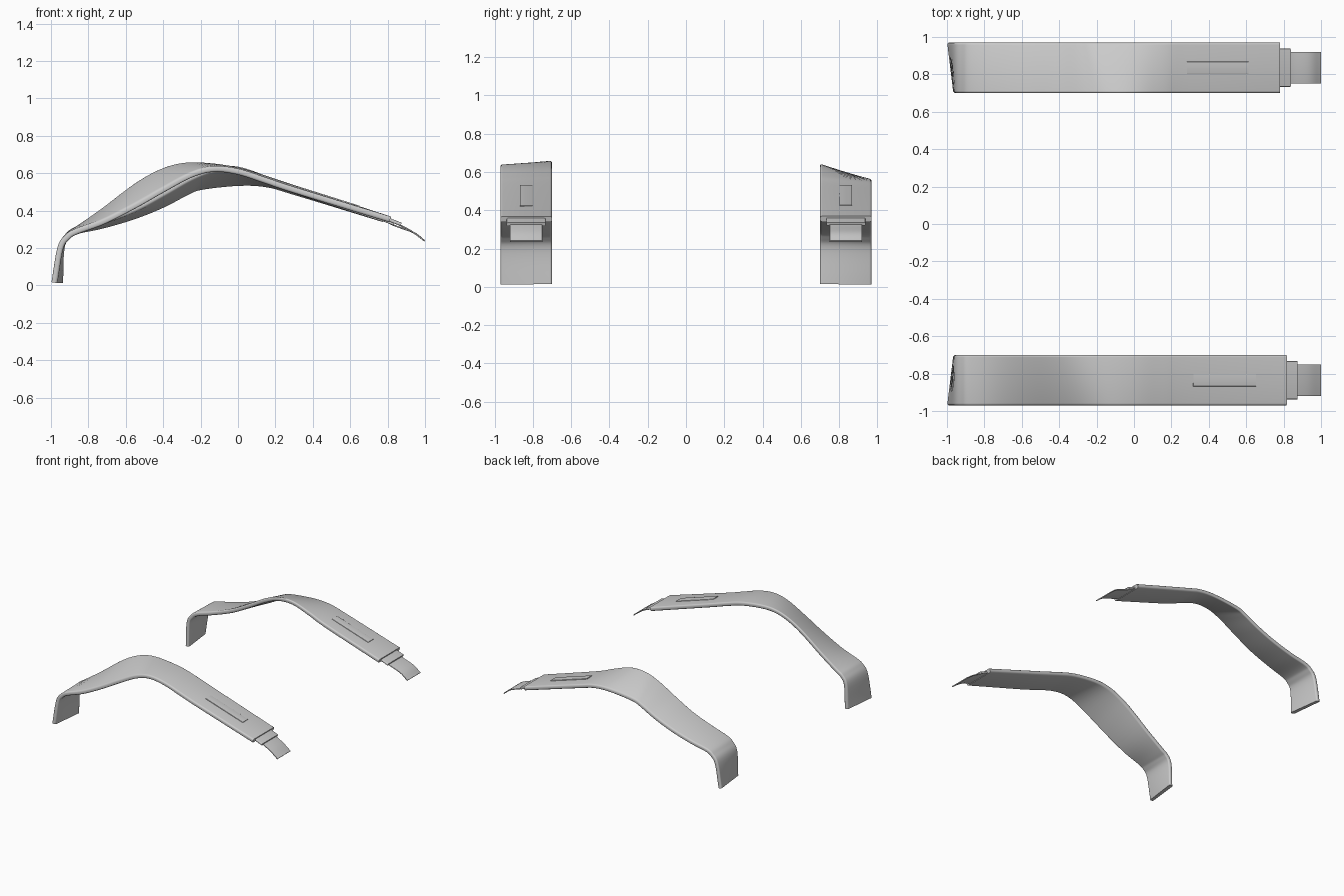
import bpy, bmesh, math
from mathutils import Vector

cube = bpy.data.objects.get("Cube")
if cube:
    bpy.data.objects.remove(cube, do_unlink=True)

grey = bpy.data.materials.new("light grey")
grey.use_nodes = True
colour = (0.6, 0.6, 0.6, 1)
grey.diffuse_color = colour
grey.node_tree.nodes["Principled BSDF"].inputs["Base Color"].default_value = colour


def spline(points, steps):
    """Smooth path through x, z points: returns positions and upward normals."""
    pts = [Vector(p) for p in points]
    pts = [pts[0] * 2 - pts[1]] + pts + [pts[-1] * 2 - pts[-2]]
    path = []
    for a, b, c, d in zip(pts, pts[1:], pts[2:], pts[3:]):
        for i in range(steps):
            t = i / steps
            path.append((b * 2 + (c - a) * t + (a * 2 - b * 5 + c * 4 - d) * t ** 2
                         + (b * 3 - a - c * 3 + d) * t ** 3) / 2)
    path.append(pts[-2])
    normals = []
    for i in range(len(path)):
        t = (path[min(i + 1, len(path) - 1)] - path[max(i - 1, 0)]).normalized()
        normals.append(Vector((-t.y, t.x)))
    return path, normals


def section(width, thick, radius, arc=4):
    """Rounded rectangle as (across, up) pairs."""
    ring = []
    for k, (sx, sz) in enumerate([(1, 1), (-1, 1), (-1, -1), (1, -1)]):
        for i in range(arc + 1):
            a = (k + i / arc) * math.pi / 2
            ring.append((sx * (width / 2 - radius) + radius * math.cos(a),
                         sz * (thick / 2 - radius) + radius * math.sin(a)))
    return ring


def band(name, low_edge, high_edge, y0, y1, thick, radius, steps=6):
    """Loft a rounded band between two edge paths at y0 and y1."""
    (pa, na), (pb, nb) = spline(low_edge, steps), spline(high_edge, steps)
    ring = section(y1 - y0, thick, radius)
    bm = bmesh.new()
    loops = []
    for a, b, m, n in zip(pa, pb, na, nb):
        loop = []
        for across, up in ring:
            u = across / (y1 - y0) + 0.5
            p = a.lerp(b, u) + m.lerp(n, u).normalized() * up
            loop.append(bm.verts.new((p.x, y0 + u * (y1 - y0), p.y)))
        loops.append(loop)
    count = len(ring)
    for r, s in zip(loops, loops[1:]):
        for i in range(count):
            j = (i + 1) % count
            bm.faces.new((r[i], r[j], s[j], s[i]))
    bm.faces.new(loops[0])
    bm.faces.new(loops[-1])
    bmesh.ops.recalc_face_normals(bm, faces=bm.faces)
    mesh = bpy.data.meshes.new(name)
    bm.to_mesh(mesh)
    bm.free()
    mesh.materials.append(grey)
    obj = bpy.data.objects.new(name, mesh)
    bpy.context.collection.objects.link(obj)
    bpy.ops.object.select_all(action='DESELECT')
    obj.select_set(True)
    bpy.context.view_layer.objects.active = obj
    bpy.ops.object.shade_smooth_by_angle(angle=math.radians(40))


def strap(side, y_mid, outer, inner, end, neck, slot):
    """Main strap with its raised slot plate, end collar and thin tab."""
    low, high = (outer, inner) if y_mid < 0 else (inner, outer)
    band(side + "_strap", low + [end], high + [end], y_mid - 0.135, y_mid + 0.135, 0.032, 0.012)

    # Slot plate lies on the straight part of the strap
    (xa, za), (xb, zb) = [(p + q) / 2 for p, q in zip(outer[-1], inner[-1])], end
    slope = (zb - za) / (xb - xa)
    line = [(x, zb + slope * (x - xb) + 0.017) for x in slot]
    band(side + "_slot_plate", line, line, y_mid - 0.033, y_mid + 0.033, 0.009, 0.002)

    # Collar and curved tab at the end
    collar = [(end[0] - 0.05, end[1] + 0.016), (neck, end[1] - 0.026)]
    band(side + "_collar", collar, collar, y_mid - 0.102, y_mid + 0.102, 0.018, 0.006)
    tab = [(neck - 0.03, end[1] - 0.02), (neck + 0.01, end[1] - 0.038), (0.94, 0.282), (0.998, 0.238)]
    band(side + "_tab", tab, tab, y_mid - 0.085, y_mid + 0.085, 0.008, 0.003)


# Feet shared by both straps
outer_foot = [(-0.983, 0.015), (-0.95, 0.2), (-0.91, 0.26), (-0.86, 0.29)]
inner_foot = [(-0.95, 0.015), (-0.943, 0.2), (-0.91, 0.265), (-0.86, 0.3)]

strap("front", -0.835,
      outer_foot + [(-0.72, 0.34), (-0.55, 0.425), (-0.4, 0.51), (-0.25, 0.59),
                    (-0.13, 0.622), (0, 0.608), (0.15, 0.56), (0.3, 0.51)],
      inner_foot + [(-0.72, 0.4), (-0.55, 0.53), (-0.42, 0.605), (-0.3, 0.64),
                    (-0.17, 0.64), (0, 0.615), (0.15, 0.57), (0.3, 0.52)],
      (0.813, 0.353), 0.872, (0.317, 0.65))

strap("back", 0.835,
      outer_foot + [(-0.72, 0.32), (-0.55, 0.37), (-0.4, 0.43), (-0.28, 0.492),
                    (-0.2, 0.523), (0, 0.545), (0.15, 0.54), (0.3, 0.5)],
      inner_foot + [(-0.72, 0.345), (-0.55, 0.41), (-0.4, 0.49), (-0.25, 0.575),
                    (-0.13, 0.62), (0, 0.622), (0.15, 0.57), (0.3, 0.51)],
      (0.777, 0.355), 0.835, (0.283, 0.61))
